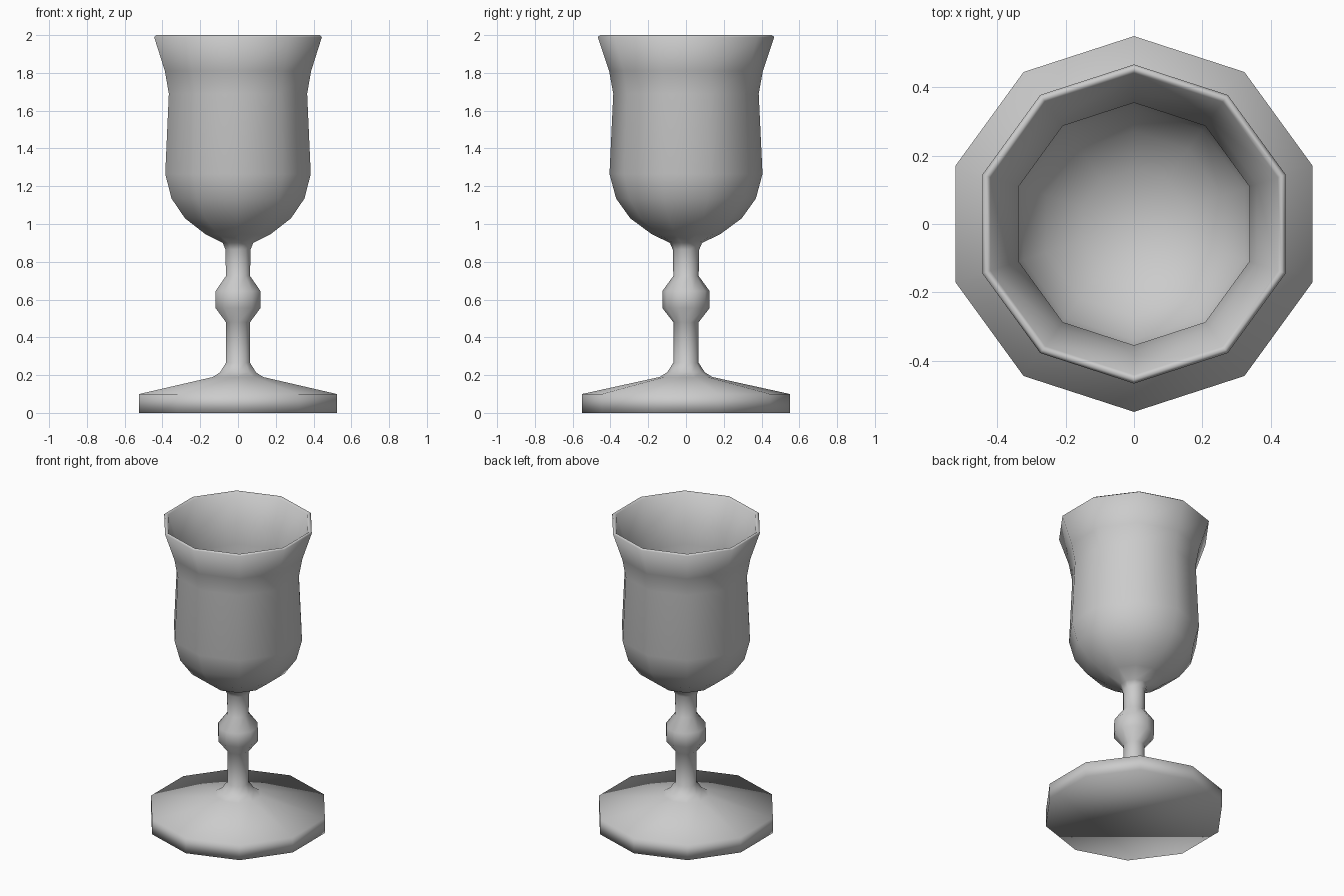
import bpy
import bmesh
from math import pi
from mathutils import Matrix

SIDES = 10

cube = bpy.data.objects.get("Cube")
if cube:
    bpy.data.objects.remove(cube, do_unlink=True)

# Plain grey finish
grey = bpy.data.materials.new("plain_grey")
grey.use_nodes = True
colour = (0.6, 0.6, 0.6, 1)
grey.diffuse_color = colour
grey.node_tree.nodes["Principled BSDF"].inputs["Base Color"].default_value = colour

# Profile sections as (radius, height), from the foot up and into the bowl
foot = [(0.55, 0), (0.55, 0.1), (0.14, 0.19), (0.1, 0.215)]
stem = [(0.067, 0.265), (0.067, 0.48), (0.125, 0.555), (0.125, 0.645),
        (0.067, 0.725), (0.07, 0.865), (0.085, 0.9)]
bowl_outside = [(0.18, 0.945), (0.295, 1.03), (0.37, 1.135), (0.405, 1.265),
                (0.385, 1.69), (0.407, 1.81), (0.467, 1.99)]
rim = [(0.455, 2)]
bowl_inside = [(0.442, 1.99), (0.378, 1.81), (0.355, 1.69), (0.375, 1.265),
               (0.34, 1.15), (0.27, 1.055), (0.16, 0.98)]


def lathe(name, profile, material):
    """Stack rings of vertices, skin them, and close both ends."""
    bm = bmesh.new()
    rings = []
    for radius, height in profile:
        turn = Matrix.Translation((0, 0, height)) @ Matrix.Rotation(pi / SIDES, 4, "Z")
        # the circle has a corner on the y axis
        ring = bmesh.ops.create_circle(bm, segments=SIDES, radius=radius,
                                       matrix=turn)["verts"]
        rings.append(ring)
    for low, high in zip(rings, rings[1:]):
        for i in range(SIDES):
            j = (i + 1) % SIDES
            bm.faces.new((low[i], low[j], high[j], high[i]))
    # flat underside and pointed bowl floor
    bm.faces.new(rings[0])
    floor = bm.verts.new((0, 0, profile[-1][1] - 0.03))
    for i in range(SIDES):
        bm.faces.new((rings[-1][i], rings[-1][(i + 1) % SIDES], floor))
    # keep a corner on +y whichever way the circle starts
    corner = max(rings[0], key=lambda v: v.co.y).co
    if abs(corner.x) > 0.01:
        bmesh.ops.rotate(bm, verts=bm.verts, matrix=Matrix.Rotation(pi / SIDES, 3, "Z"))
    bmesh.ops.recalc_face_normals(bm, faces=bm.faces)
    for face in bm.faces:
        face.smooth = True
    mesh = bpy.data.meshes.new(name)
    bm.to_mesh(mesh)
    bm.free()
    mesh.materials.append(material)
    obj = bpy.data.objects.new(name, mesh)
    bpy.context.collection.objects.link(obj)
    return obj


lathe("goblet", foot + stem + bowl_outside + rim + bowl_inside, grey)
